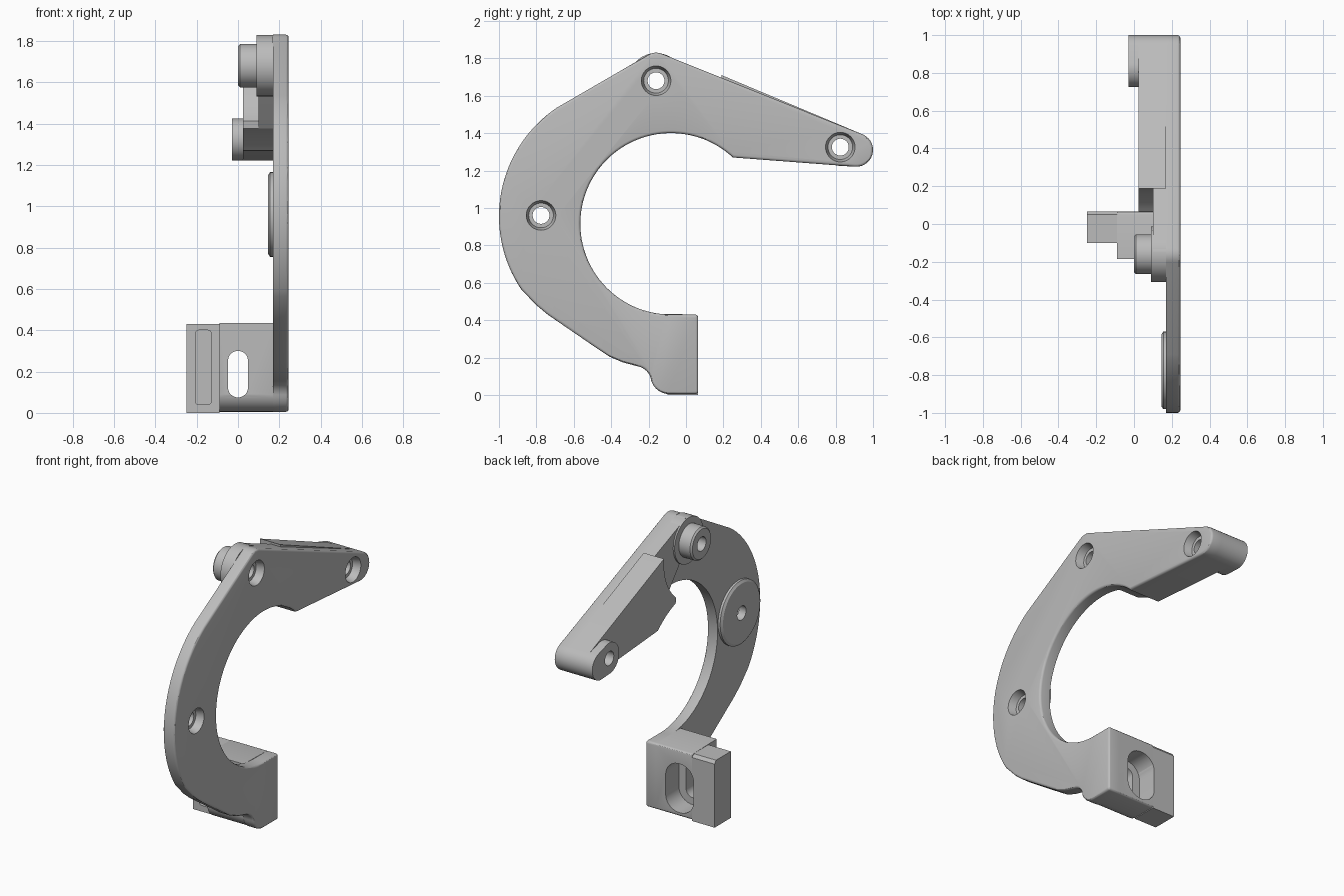
import bpy, bmesh
from math import cos, sin, radians

cube = bpy.data.objects.get("Cube")
if cube:
    bpy.data.objects.remove(cube)

grey = bpy.data.materials.new("light_grey")
grey.use_nodes = True
COLOR = (0.5, 0.5, 0.5, 1)
grey.diffuse_color = COLOR
grey.node_tree.nodes["Principled BSDF"].inputs["Base Color"].default_value = COLOR


def arc(cu, cv, r, a0, a1, n):
    """Points on an arc, angles in degrees."""
    angles = [radians(a0 + (a1 - a0) * i / n) for i in range(n + 1)]
    return [(cu + r * cos(a), cv + r * sin(a)) for a in angles]


def rounded(u0, u1, v0, v1, r, n=10):
    """Rounded rectangle outline; a large radius gives a slot."""
    pts = []
    for cu, cv, a in ((u1 - r, v1 - r, 0), (u0 + r, v1 - r, 90),
                      (u0 + r, v0 + r, 180), (u1 - r, v0 + r, 270)):
        pts += arc(cu, cv, r, a, a + 90, n)
    return pts


def finish(name, bm):
    bmesh.ops.remove_doubles(bm, verts=bm.verts, dist=0.0005)
    bmesh.ops.recalc_face_normals(bm, faces=bm.faces)
    mesh = bpy.data.meshes.new(name)
    bm.to_mesh(mesh)
    bm.free()
    mesh.materials.append(grey)
    ob = bpy.data.objects.new(name, mesh)
    bpy.context.collection.objects.link(ob)
    return ob


def prism(name, pts, lo, hi, axis="x", bevel=0):
    """Extrude an outline along x (outline in y, z) or y (outline in x, z)."""
    bm = bmesh.new()
    place = (lambda p, d: (d, *p)) if axis == "x" else (lambda p, d: (p[0], d, p[1]))
    base = bm.faces.new([bm.verts.new(place(p, lo)) for p in pts])
    out = bmesh.ops.extrude_face_region(bm, geom=[base], use_keep_orig=True)
    cap = [g for g in out["geom"] if isinstance(g, bmesh.types.BMFace)][0]
    delta = (hi - lo, 0, 0) if axis == "x" else (0, hi - lo, 0)
    bmesh.ops.translate(bm, verts=cap.verts, vec=delta)
    bmesh.ops.recalc_face_normals(bm, faces=bm.faces)
    if bevel:
        bmesh.ops.bevel(bm, geom=list(cap.edges), offset=bevel, segments=3,
                        profile=0.5, affect="EDGES")
    return finish(name, bm)


def turned(name, centre, profile, n=48):
    """Round part about an x axis; profile lists (x, radius)."""
    bm = bmesh.new()
    rings = [[bm.verts.new((x, y, z)) for y, z in arc(*centre, r, 0, 360 - 360 / n, n - 1)]
             for x, r in profile]
    for a, b in zip(rings, rings[1:]):
        for i in range(n):
            j = (i + 1) % n
            bm.faces.new((a[i], a[j], b[j], b[i]))
    bm.faces.new(rings[0])
    bm.faces.new(rings[-1])
    return finish(name, bm)


# Key centres in the side plane
TOP, SIDE, END = (-0.16, 1.68), (-0.775, 0.96), (0.825, 1.325)
RING = (-0.08, 0.915, 0.485)

# Hook outline pieces
tip = arc(0.91, 1.31, 0.09, -95, 66, 14)
crown = arc(-0.16, 1.745, 0.085, 66, 122, 6)
outer = arc(-0.3, 0.955, 0.7, 124, 214, 32)
heel = [(-0.8, 0.48), (-0.74, 0.43), (-0.47, 0.245), (-0.41, 0.205), (-0.34, 0.175)]
notch = arc(-0.275, 0.065, 0.09, 82, 5, 8)
toe = arc(-0.09, 0.105, 0.1, 215, 270, 6)
foot_back = arc(0.05, 0.02, 0.015, -90, 0, 3) + arc(0.05, 0.415, 0.015, 0, 90, 3)
inner = arc(*RING, 270, 47, 64)

# Main plate
plate = prism("hook_plate", foot_back + inner + tip + crown + outer + heel + notch + toe,
              0.17, 0.245, bevel=0.014)

# Thick arm with a round clearance around the top boss
arm_low = arc(*RING, 72, 47, 10)
arm = prism("arm_block", arc(*TOP, 0.35, 5, -50, 14) + arm_low + tip, 0.025, 0.17)
web = prism("arm_web", [(-0.08, 1.8), (-0.08, 1.56), (0.0, 1.46)] + arm_low
            + tip + arc(-0.16, 1.745, 0.085, 66, 80, 2), 0.1, 0.17)
end_boss = prism("end_boss", arc(*END, 0.1, 75, 265, 20) + tip, -0.03, 0.025)

# Round bosses
pad = turned("top_pad", TOP, [(0.09, 0.148), (0.17, 0.148)])
boss = turned("top_boss", TOP, [(0.0, 0.095), (0.01, 0.105), (0.09, 0.105)])
disc = turned("side_disc", SIDE, [(0.145, 0.19), (0.155, 0.205), (0.17, 0.205)])

# Mounting foot
foot = prism("foot_block", foot_back + [(-0.185, 0.435)] + arc(-0.085, 0.105, 0.1, 190, 270, 8),
             -0.09, 0.17)
lug = prism("foot_lug", [(-0.1, 0), (0.065, 0), (0.065, 0.41), (0.05, 0.43), (-0.1, 0.43)],
            -0.25, -0.09)

# Cutters: stepped screw holes, foot slots and lug pocket
bore = [(0.26, 0.083), (0.195, 0.066), (0.195, 0.045), (-0.1, 0.045)]
cuts = []
for centre, parts in ((TOP, (plate, pad, boss, web)), (SIDE, (plate, disc)),
                      (END, (plate, arm, web, end_boss))):
    cuts.append((turned("hole_cutter", centre, bore), parts))
cuts.append((prism("slot_cutter", rounded(-0.048, 0.048, 0.075, 0.3, 0.047), -0.3, 0.2, "y"),
             (foot,)))
cuts.append((prism("back_slot_cutter", rounded(-0.1, 0.1, 0.03, 0.345, 0.095), -0.07, 0.2, "y"),
             (foot, lug)))
cuts.append((prism("pocket_cutter", rounded(-0.205, -0.13, 0.04, 0.4, 0.015, 4), -0.2, -0.02, "y"),
             (lug,)))

for cutter, parts in cuts:
    cutter.hide_render = True
    for part in parts:
        mod = part.modifiers.new("cut", "BOOLEAN")
        mod.operation, mod.solver, mod.object = "DIFFERENCE", "EXACT", cutter
        bpy.context.view_layer.objects.active = part
        bpy.ops.object.modifier_apply(modifier=mod.name)
    bpy.data.objects.remove(cutter)

# Smooth the curved walls, keep the edges crisp
bpy.ops.object.select_all(action="DESELECT")
for part in (plate, arm, web, end_boss, pad, boss, disc, foot, lug):
    part.select_set(True)
    bpy.context.view_layer.objects.active = part
bpy.ops.object.shade_smooth_by_angle(angle=radians(30))
